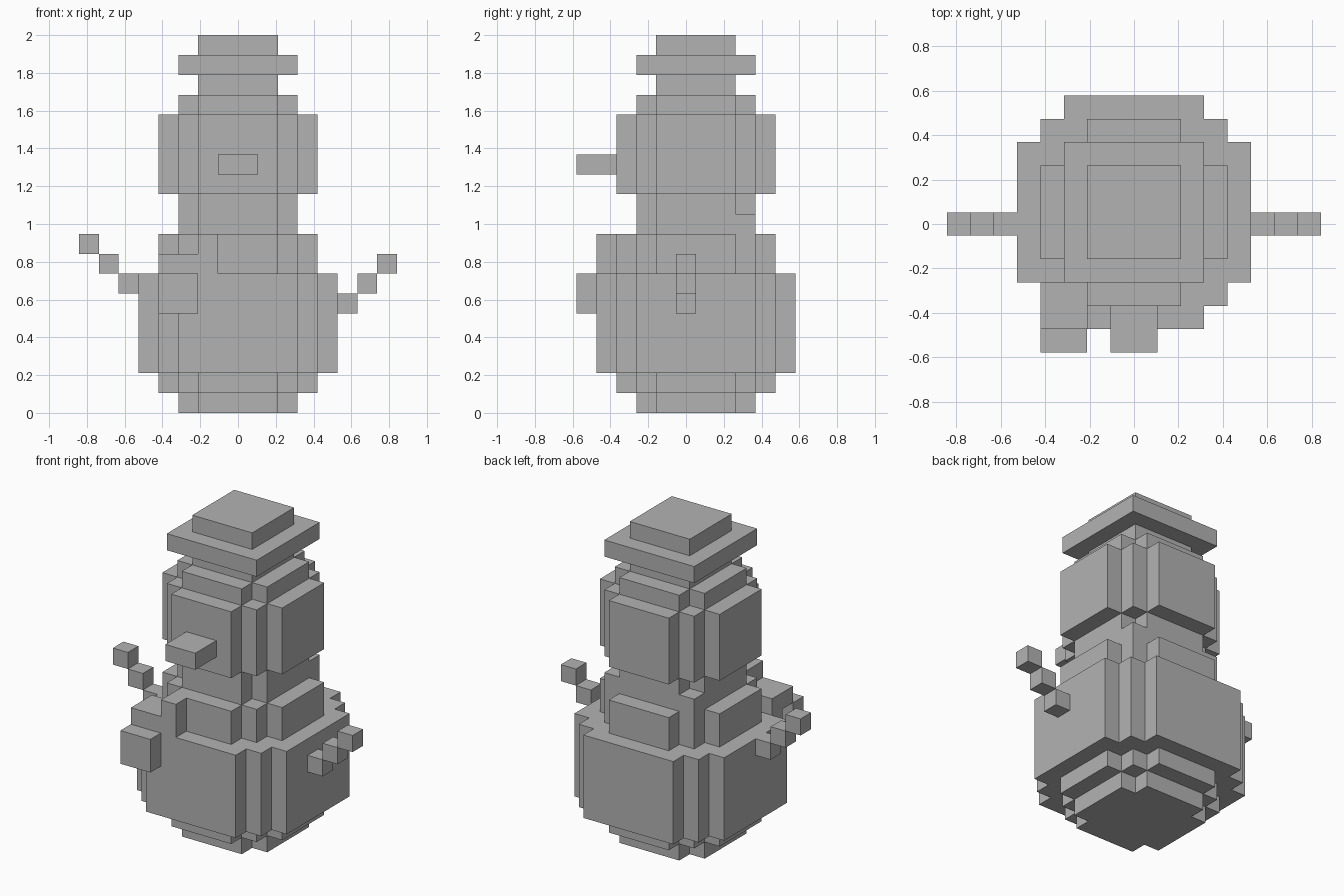
import bpy
import bmesh

cube = bpy.data.objects.get("Cube")
if cube:
    bpy.data.objects.remove(cube, do_unlink=True)

U = 2 / 19      # one block
SHIFT = 0.5     # the round body sits half a block behind the centre

grey = bpy.data.materials.new("plain_grey")
grey.use_nodes = True
colour = (0.45, 0.45, 0.45, 1)
grey.diffuse_color = colour
grey.node_tree.nodes["Principled BSDF"].inputs["Base Color"].default_value = colour


def prism(name, outline, z0, z1):
    """Extrude a counter-clockwise outline, measured in blocks."""
    bm = bmesh.new()
    base = bm.faces.new([bm.verts.new((x * U, (y + SHIFT) * U, z0 * U)) for x, y in outline])
    top = bmesh.ops.extrude_face_region(bm, geom=[base], use_keep_orig=True)["geom"]
    verts = [v for v in top if isinstance(v, bmesh.types.BMVert)]
    bmesh.ops.translate(bm, verts=verts, vec=(0, 0, (z1 - z0) * U))
    bmesh.ops.recalc_face_normals(bm, faces=bm.faces)
    mesh = bpy.data.meshes.new(name)
    bm.to_mesh(mesh)
    bm.free()
    mesh.materials.append(grey)
    obj = bpy.data.objects.new(name, mesh)
    bpy.context.collection.objects.link(obj)
    return obj


def layer(name, half, steps, z0, z1):
    """Square layer whose corners are cut back in single-block steps."""
    quarter = []
    for i in range(steps):
        quarter += [(half - i, half - steps + i), (half - i - 1, half - steps + i)]
    quarter.append((half - steps, half))
    outline = []
    for _ in range(4):
        outline += quarter
        quarter = [(-y, x) for x, y in quarter]
    prism(name, outline, z0, z1)


def box(name, x0, x1, y0, y1, z0, z1):
    prism(name, [(x0, y0), (x1, y0), (x1, y1), (x0, y1)], z0, z1)


# Body, head and hat, from the ground up
layer("body_base", 3, 1, 0, 1)
layer("body_lower", 4, 2, 1, 2)
layer("body_middle", 5, 2, 2, 7)
layer("body_upper", 4, 2, 7, 9)
layer("neck", 3, 1, 9, 11)
layer("head", 4, 2, 11, 15)
layer("head_top", 3, 1, 15, 16)
layer("hat_band", 2, 0, 16, 17)
layer("hat_brim", 3, 0, 17, 18)
layer("hat_crown", 2, 0, 18, 19)

# Nose
box("nose", -1, 1, -6, -4, 12, 13)

# Scarf: back corners of the loop, knot and hanging end
for side, x in (("left", 2), ("right", -3)):
    box("scarf_back_" + side, x, x + 1, 2, 3, 9, 10)
box("scarf_knot", -2, -1, -5, -4, 7, 9)
box("scarf_fold", -4, -2, -5, -3, 7, 8)
box("scarf_end", -4, -2, -6, -5, 5, 7)

# Stick arms rising outwards, the right one a block higher
for i in range(3):
    box(f"left_arm_{i + 1}", 5 + i, 6 + i, -1, 0, 5 + i, 6 + i)
    box(f"right_arm_{i + 1}", -6 - i, -5 - i, -1, 0, 6 + i, 7 + i)
